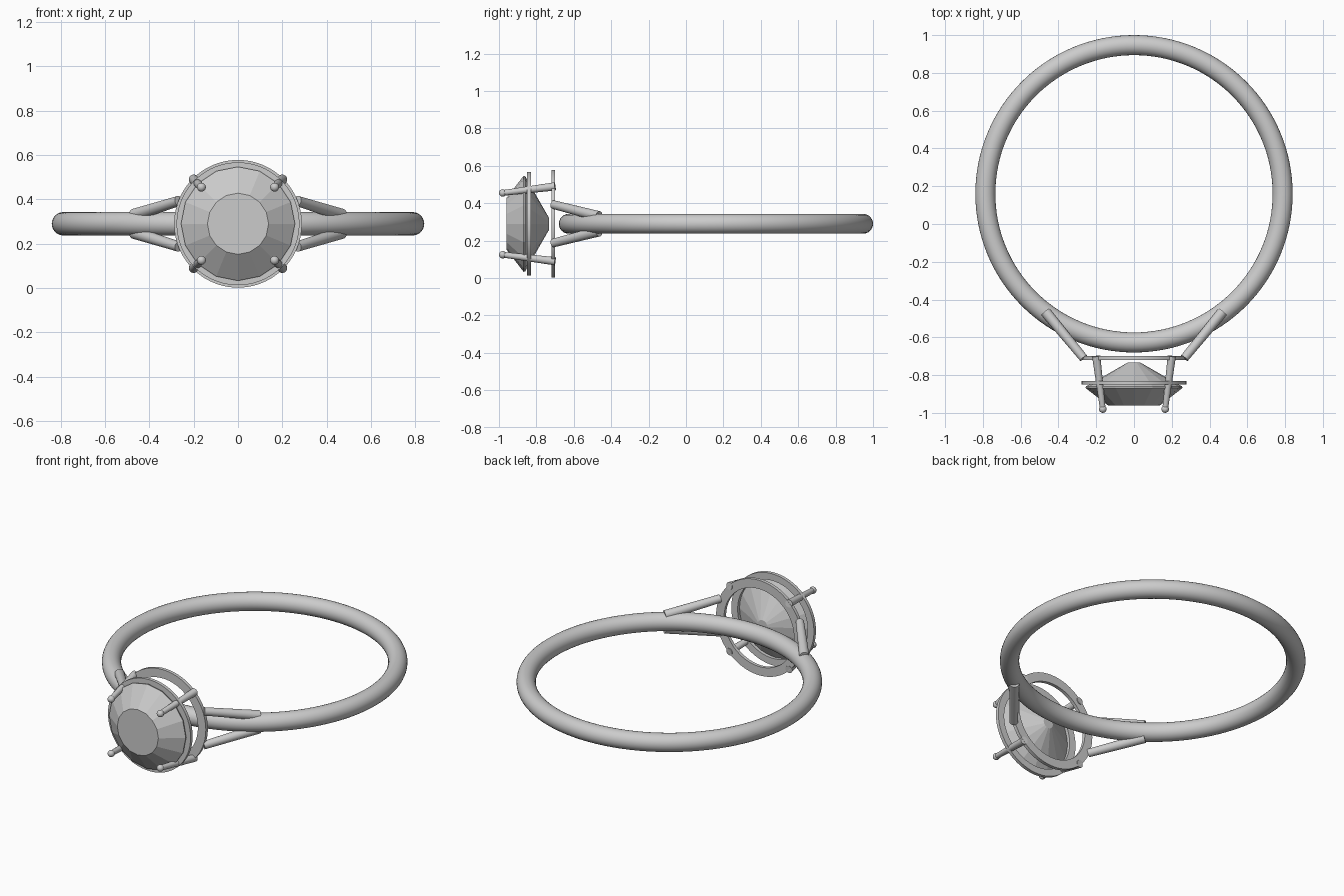
import bpy, bmesh, math
from mathutils import Vector, Matrix

if "Cube" in bpy.data.objects:
    bpy.data.objects.remove(bpy.data.objects["Cube"])

CZ = 0.29  # height of the stone and band axis


def finish(name, bm, smooth=True):
    bmesh.ops.recalc_face_normals(bm, faces=bm.faces)
    me = bpy.data.meshes.new(name)
    bm.to_mesh(me)
    bm.free()
    ob = bpy.data.objects.new(name, me)
    bpy.context.collection.objects.link(ob)
    if smooth:
        bpy.context.view_layer.objects.active = ob
        ob.select_set(True)
        bpy.ops.object.shade_smooth_by_angle(angle=math.radians(35))
        ob.select_set(False)
    return ob


def lathe(name, profile, steps, closed=False, smooth=True):
    """Spin (radius, y) points around the stone axis, which runs along y."""
    bm = bmesh.new()
    rings = []
    for i in range(steps):
        a = math.tau * i / steps
        rings.append([bm.verts.new((r * math.sin(a), y, CZ + r * math.cos(a)))
                      for r, y in profile])
    n = len(profile)
    for i in range(steps):
        p, q = rings[i], rings[(i + 1) % steps]
        for j in range(n if closed else n - 1):
            k = (j + 1) % n
            bm.faces.new((p[j], p[k], q[k], q[j]))
    if not closed:
        bm.faces.new([r[0] for r in rings])
        bm.faces.new([r[-1] for r in rings])
    return finish(name, bm, smooth)


def rod(name, a, b, r1, r2, ball=0):
    """Tapered rod from a to b, optionally with a ball on the end."""
    a, b = Vector(a), Vector(b)
    d = b - a
    bm = bmesh.new()
    m = Matrix.Translation((a + b) / 2) @ d.to_track_quat('Z', 'Y').to_matrix().to_4x4()
    bmesh.ops.create_cone(bm, cap_ends=True, segments=24, radius1=r1,
                          radius2=r2, depth=d.length, matrix=m)
    if ball:
        bmesh.ops.create_uvsphere(bm, u_segments=20, v_segments=12, radius=ball,
                                  matrix=Matrix.Translation(b))
    return finish(name, bm)


# finger band
bpy.ops.mesh.primitive_torus_add(location=(0, 0.16, CZ), major_radius=0.787,
                                 minor_radius=0.053, major_segments=128, minor_segments=24)
band = bpy.context.object
band.name = "band"
bpy.ops.object.shade_smooth()
band.select_set(False)

# two flat setting rings
for name, ro, ri, y in (("base_ring", 0.288, 0.235, -0.71),
                        ("girdle_ring", 0.277, 0.235, -0.84)):
    lathe(name, [(ri, y - 0.01), (ro, y - 0.01), (ro, y + 0.01), (ri, y + 0.01)],
          96, closed=True)

# faceted stone: table, girdle, culet
lathe("stone", [(0.138, -0.96), (0.257, -0.868), (0.255, -0.86), (0.033, -0.733)],
      16, smooth=False)

# prongs and shoulders, mirrored left/right and up/down
for sx, side in ((-1, "left"), (1, "right")):
    for sz, level in ((-1, "lower"), (1, "upper")):
        rod(f"prong_{level}_{side}",
            (sx * 0.2, -0.70, CZ + sz * 0.2),
            (sx * 0.165, -0.98, CZ + sz * 0.165), 0.022, 0.015, ball=0.02)
        rod(f"shoulder_{level}_{side}",
            (sx * 0.267, -0.71, CZ + sz * 0.103),
            (sx * 0.468, -0.466, CZ + sz * 0.04), 0.023, 0.028)
